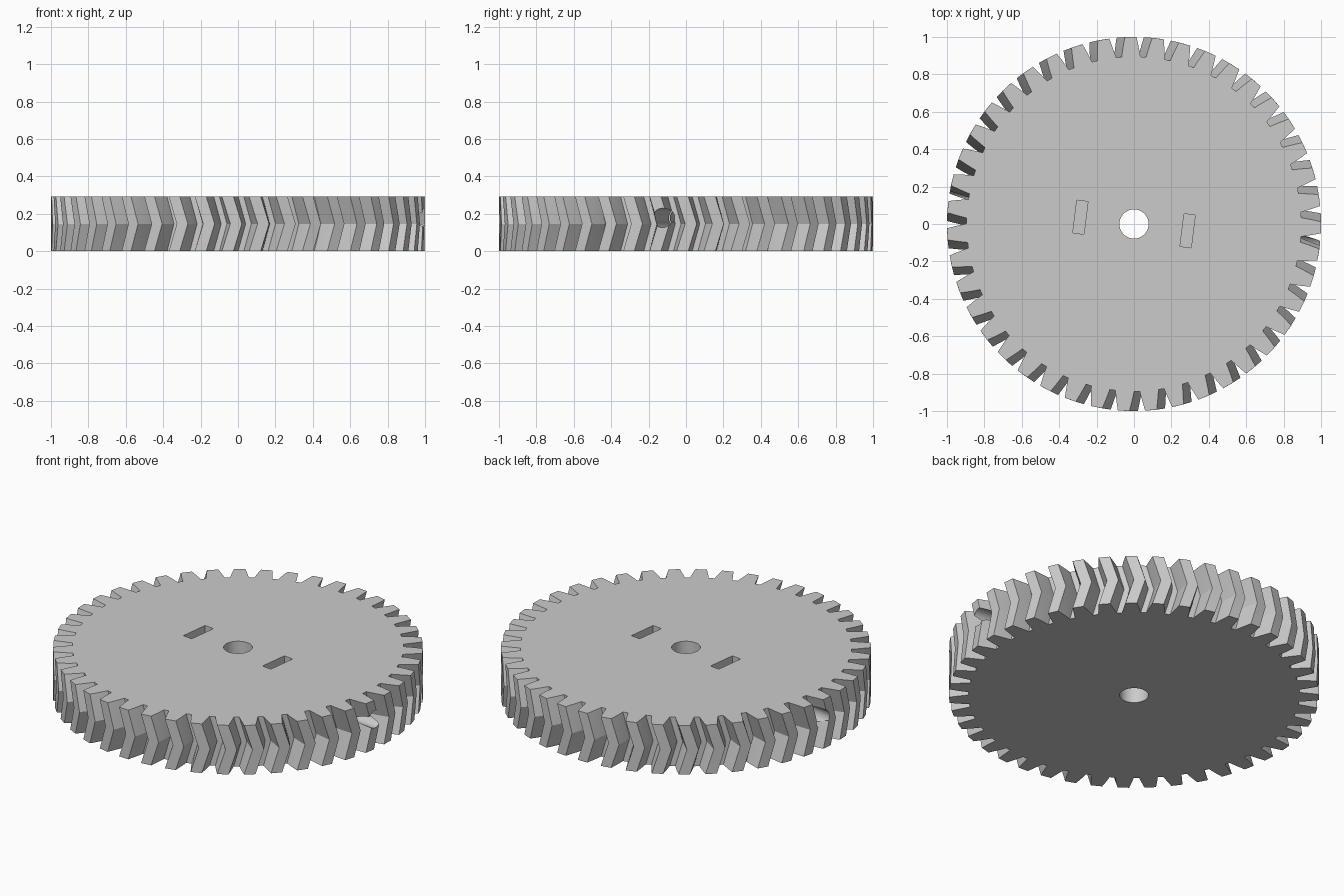
import bpy, bmesh, math
from mathutils import Matrix, Vector

cube = bpy.data.objects.get("Cube")
if cube:
    bpy.data.objects.remove(cube, do_unlink=True)

TEETH = 43
HEIGHT = 0.293
TWIST = math.radians(2.6)      # turn of the middle layer against the faces
PHASE = math.radians(91)
TILT = math.radians(-7.2)      # direction of the set-screw holes
HOLE_Z = 0.178

grey = bpy.data.materials.new("plain grey")
grey.use_nodes = True
grey.diffuse_color = (0.6, 0.6, 0.6, 1)
grey.node_tree.nodes["Principled BSDF"].inputs["Base Color"].default_value = (0.6, 0.6, 0.6, 1)


def add_object(name, bm):
    bmesh.ops.recalc_face_normals(bm, faces=bm.faces)
    mesh = bpy.data.meshes.new(name)
    bm.to_mesh(mesh)
    bm.free()
    mesh.materials.append(grey)
    obj = bpy.data.objects.new(name, mesh)
    bpy.context.collection.objects.link(obj)
    return obj


def cut(target, bm):
    cutter = add_object("cutter", bm)
    cutter.hide_render = True
    mod = target.modifiers.new("cut", "BOOLEAN")
    mod.operation = "DIFFERENCE"
    mod.solver = "EXACT"
    mod.object = cutter
    bpy.context.view_layer.objects.active = target
    bpy.ops.object.modifier_apply(modifier=mod.name)
    bpy.data.objects.remove(cutter, do_unlink=True)


def cylinder(radius, depth, sides, matrix):
    bm = bmesh.new()
    bmesh.ops.create_cone(bm, cap_ends=True, segments=sides, radius1=radius,
                          radius2=radius, depth=depth, matrix=matrix)
    return bm


# Tooth profile: half angle and radius from root to tip, mirrored
flank = [(0.056, 0.895), (0.050, 0.922), (0.042, 0.955), (0.031, 1.0)]
tooth = [(-a, r) for a, r in flank] + [(a, r) for a, r in reversed(flank)]

# Herringbone gear body: outline stacked at bottom, middle and top
bm = bmesh.new()
layers = []
for z, turn in ((0, 0), (HEIGHT / 2, TWIST), (HEIGHT, 0)):
    ring = []
    for i in range(TEETH):
        centre = PHASE + turn + math.tau * i / TEETH
        for a, r in tooth:
            ring.append(bm.verts.new((r * math.cos(centre + a), r * math.sin(centre + a), z)))
    layers.append(ring)
for low, high in zip(layers, layers[1:]):
    for i in range(len(low)):
        j = (i + 1) % len(low)
        bm.faces.new((low[i], low[j], high[j], high[i]))
bm.faces.new(layers[0])
bm.faces.new(layers[2])
bmesh.ops.triangulate(bm, faces=[f for f in bm.faces if len(f.verts) == 4])
gear = add_object("herringbone_gear", bm)

# Shaft bore
cut(gear, cylinder(0.078, 1, 48, Matrix.Translation((0, 0, HEIGHT / 2))))

# Opposite nut slots and set-screw holes
for side in (0, math.pi):
    spin = Matrix.Rotation(TILT + side, 4, "Z")
    bm = bmesh.new()
    bmesh.ops.create_cube(bm, size=1, matrix=spin @ Matrix.Translation((0.289, 0, 0.29))
                          @ Matrix.Diagonal(Vector((0.06, 0.176, 0.4, 1))))
    cut(gear, bm)
    cut(gear, cylinder(0.052, 1.2, 32, spin @ Matrix.Translation((0.62, 0, HOLE_Z))
                       @ Matrix.Rotation(math.pi / 2, 4, "Y")))

# Smooth bores with crisp tooth edges
bpy.ops.object.select_all(action="DESELECT")
gear.select_set(True)
bpy.context.view_layer.objects.active = gear
bpy.ops.object.shade_smooth_by_angle(angle=math.radians(15))
